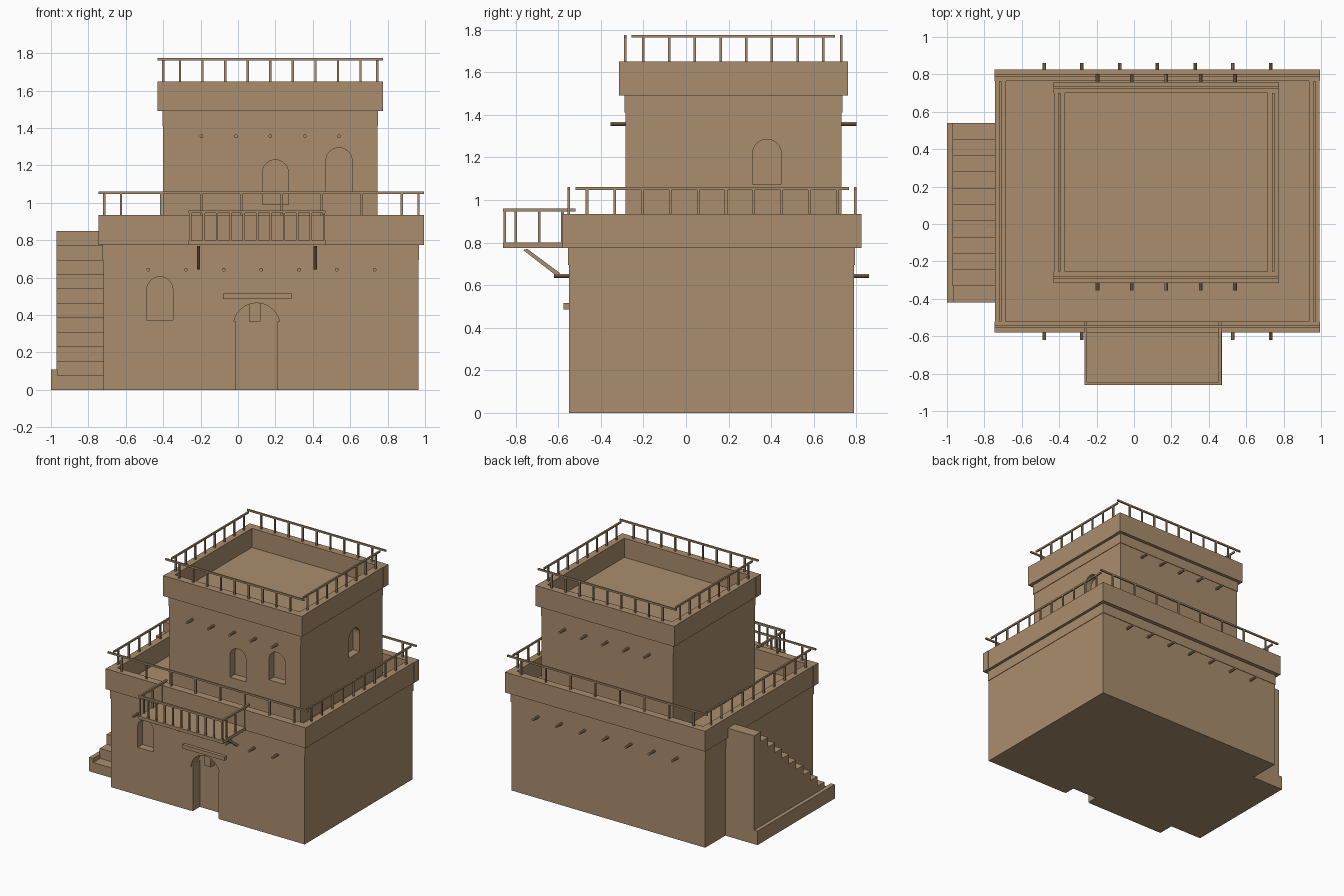
import bpy, bmesh, math
from mathutils import Vector

old = bpy.data.objects.get("Cube")
if old:
    bpy.data.objects.remove(old, do_unlink=True)

CLAY = (0.40, 0.27, 0.155, 1)
clay = bpy.data.materials.new("sandy clay")
clay.use_nodes = True
clay.diffuse_color = CLAY
clay.node_tree.nodes["Principled BSDF"].inputs["Base Color"].default_value = CLAY


def finish(name, bm):
    bmesh.ops.recalc_face_normals(bm, faces=bm.faces)
    mesh = bpy.data.meshes.new(name)
    bm.to_mesh(mesh)
    bm.free()
    mesh.materials.append(clay)
    ob = bpy.data.objects.new(name, mesh)
    bpy.context.collection.objects.link(ob)
    return ob


def add_box(bm, x, y, z):
    verts = bmesh.ops.create_cube(bm, size=1)["verts"]
    for v in verts:
        v.co = Vector([(r[0] + r[1]) / 2 + c * (r[1] - r[0]) for r, c in zip((x, y, z), v.co)])


def boxes(name, *ranges):
    bm = bmesh.new()
    for r in ranges:
        add_box(bm, *r)
    return finish(name, bm)


def extrude_profile(name, points, offset):
    bm = bmesh.new()
    face = bm.faces.new([bm.verts.new(p) for p in points])
    out = bmesh.ops.extrude_face_region(bm, geom=[face])["geom"]
    bmesh.ops.translate(bm, vec=offset, verts=[v for v in out if isinstance(v, bmesh.types.BMVert)])
    return finish(name, bm)


def cut_arch(wall, centre, width, z, plane, depth, side=False):
    """Recess a round-headed opening into a front wall or a side wall."""
    r = width / 2
    outline = [(-r, z[0]), (r, z[0])]
    for i in range(13):
        a = math.pi * i / 12
        outline.append((r * math.cos(a), z[1] - r + r * math.sin(a)))
    if side:
        pts, off = [(plane + 0.05, centre + u, w) for u, w in outline], (-depth - 0.05, 0, 0)
    else:
        pts, off = [(centre + u, plane - 0.05, w) for u, w in outline], (0, depth + 0.05, 0)
    cutter = extrude_profile("opening_cutter", pts, off)
    cutter.hide_render = True
    mod = wall.modifiers.new("opening", "BOOLEAN")
    mod.operation, mod.object, mod.solver = "DIFFERENCE", cutter, "EXACT"
    bpy.context.view_layer.objects.active = wall
    bpy.ops.object.modifier_apply(modifier=mod.name)
    bpy.data.objects.remove(cutter, do_unlink=True)


def parapet(name, x, y, z, t=0.06):
    e = 0.003
    boxes(name,
          (x, (y[0], y[0] + t), z), (x, (y[1] - t, y[1]), z),
          ((x[0] + e, x[0] + t), (y[0] + t, y[1] - t), z),
          ((x[1] - t, x[1] - e), (y[0] + t, y[1] - t), z))


def spread(a, b, n):
    return [a + (b - a) * i / (n - 1) for i in range(n)]


def railing(name, x, y, z, nx, ny, h=0.006):
    """Four rails on posts, running along the middle of a parapet."""
    bm = bmesh.new()
    m, top = 0.03, (z[1] - 0.013, z[1])
    posts = (z[0] - 0.005, z[1] - 0.01)
    for c in (y[0] + m, y[1] - m):
        add_box(bm, x, (c - h, c + h), top)
        for p in spread(x[0] + 0.12, x[1] - 0.12, nx):
            add_box(bm, (p - h, p + h), (c - h, c + h), posts)
    for c in (x[0] + m, x[1] - m):
        add_box(bm, (c - h, c + h), (y[0] + 0.06, y[1] - 0.06), top)
        for p in spread(y[0] + 0.115, y[1] - 0.115, ny):
            add_box(bm, (c - h, c + h), (p - h, p + h), posts)
    finish(name, bm)


def roof_beams(name, xs, y_ends, z, r=0.01):
    bm = bmesh.new()
    for x in xs:
        for y0, y1 in y_ends:
            verts = bmesh.ops.create_cone(bm, cap_ends=True, segments=10, radius1=r, radius2=r,
                                          depth=y1 - y0)["verts"]
            for v in verts:
                v.co = Vector((x + v.co.x, (y0 + y1) / 2 + v.co.z, z + v.co.y))
    finish(name, bm)


# Lower storey with door and window
lower = boxes("lower_storey", ((-0.72, 0.965), (-0.55, 0.79), (0, 0.70)))
cut_arch(lower, 0.10, 0.25, (-0.05, 0.465), -0.55, 0.09)
cut_arch(lower, -0.418, 0.14, (0.375, 0.605), -0.55, 0.06)
boxes("lower_band", ((-0.724, 0.969), (-0.554, 0.794), (0.695, 0.785)))
boxes("door_frame",
      ((-0.025, -0.01), (-0.545, -0.45), (0, 0.365)),
      ((0.21, 0.225), (-0.545, -0.45), (0, 0.365)),
      ((0.06, 0.12), (-0.51, -0.45), (0.365, 0.465)))
boxes("door_lintel", ((-0.08, 0.285), (-0.575, -0.54), (0.485, 0.515)))
parapet("terrace_parapet", (-0.745, 0.995), (-0.58, 0.825), (0.775, 0.935))
railing("terrace_railing", (-0.745, 0.995), (-0.58, 0.825), (0.935, 1.06), 8, 10)
roof_beams("lower_roof_beams", spread(-0.48, 0.73, 7), ((-0.62, -0.54), (0.78, 0.86)), 0.643)

# Upper storey with windows
upper = boxes("upper_storey", ((-0.40, 0.745), (-0.285, 0.73), (0.77, 1.415)))
for centre, z in ((0.20, (0.99, 1.23)), (0.54, (1.06, 1.295))):
    cut_arch(upper, centre, 0.14, z, -0.285, 0.06)
cut_arch(upper, 0.38, 0.135, (1.075, 1.285), 0.745, 0.06, side=True)
boxes("upper_band", ((-0.404, 0.749), (-0.289, 0.734), (1.41, 1.50)))
parapet("roof_parapet", (-0.43, 0.775), (-0.315, 0.76), (1.49, 1.65))
railing("roof_railing", (-0.43, 0.775), (-0.315, 0.76), (1.65, 1.775), 9, 8)
roof_beams("upper_roof_beams", spread(-0.195, 0.54, 5), ((-0.355, -0.275), (0.72, 0.80)), 1.357)

# Balcony with railing and struts
boxes("balcony_floor", ((-0.265, 0.47), (-0.86, -0.57), (0.775, 0.80)))
bm = bmesh.new()
add_box(bm, (-0.265, 0.465), (-0.86, -0.845), (0.945, 0.96))
for x in spread(-0.255, 0.46, 11):
    add_box(bm, (x - 0.006, x + 0.006), (-0.858, -0.846), (0.80, 0.95))
for x in (-0.257, 0.46):
    add_box(bm, (x - 0.007, x + 0.007), (-0.86, -0.52), (0.945, 0.96))
    for y in (-0.80, -0.69, -0.58):
        add_box(bm, (x - 0.006, x + 0.006), (y - 0.006, y + 0.006), (0.80, 0.95))
finish("balcony_railing", bm)
for name, x in (("right_strut", -0.22), ("left_strut", 0.405)):
    extrude_profile(name, [(x, -0.765, 0.765), (x, -0.745, 0.77), (x, -0.59, 0.655), (x, -0.61, 0.645)],
                    (0.018, 0, 0))

# Outside stairs with a low kerb
steps, y0, y1, rise = 11, -0.42, 0.54, 0.0773
run = (y1 - y0) / steps
outline = [(-0.97, y1, 0), (-0.97, y0, 0)]
for i in range(steps):
    outline += [(-0.97, y0 + run * i, rise * (i + 1)), (-0.97, y0 + run * (i + 1), rise * (i + 1))]
extrude_profile("outside_stairs", outline, (0.255, 0, 0))
boxes("stair_kerb", ((-1.0, -0.965), (y0, y1), (0, 0.11)))
